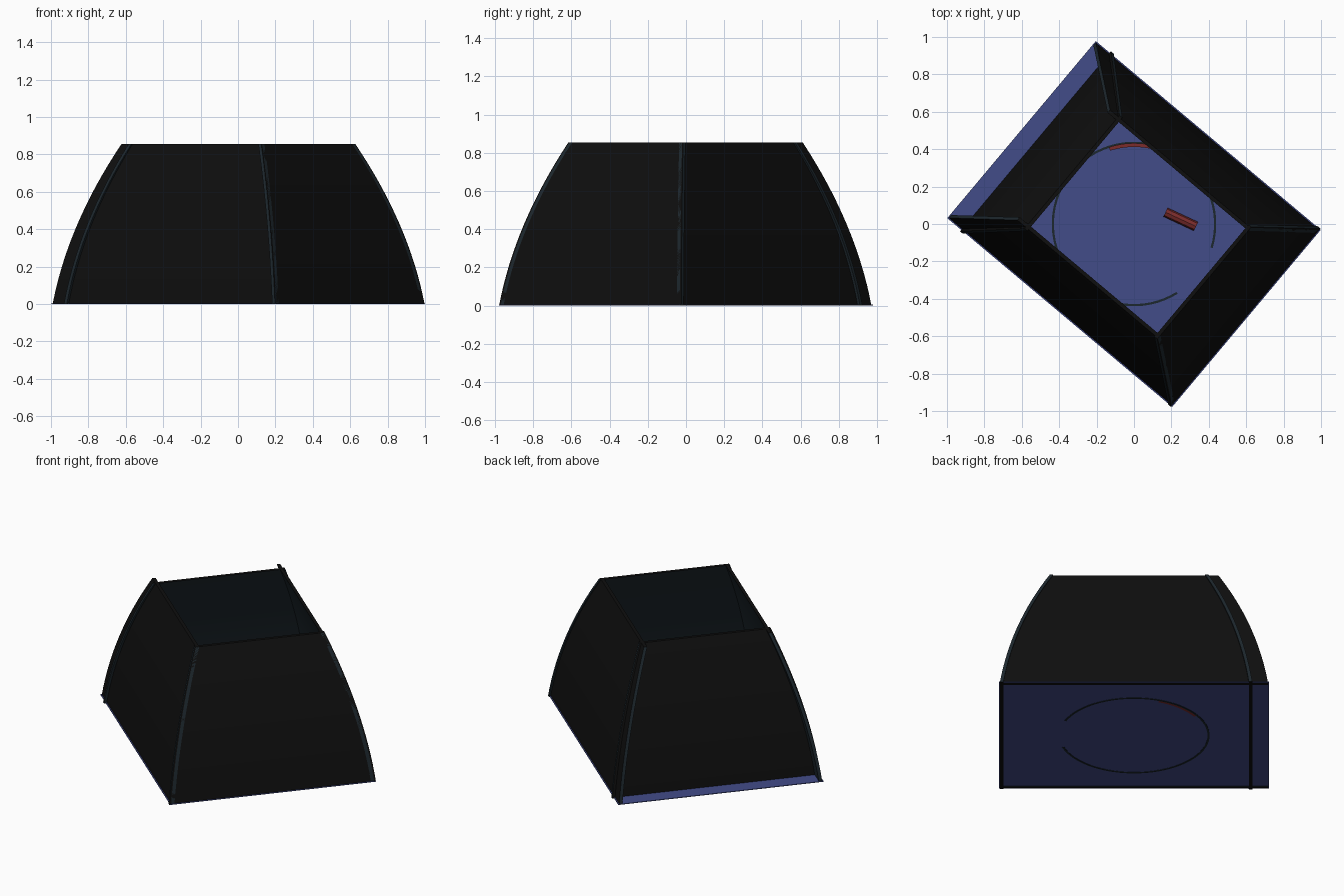
import bpy, bmesh, math
from mathutils import Matrix

if "Cube" in bpy.data.objects:
    bpy.data.objects.remove(bpy.data.objects["Cube"])

TURN = Matrix.Rotation(math.radians(-40), 4, 'Z')   # whole model is turned on its base
HEIGHT, STEPS, THICK = 0.855, 16, 0.02


def material(name, rgb):
    m = bpy.data.materials.new(name)
    m.diffuse_color = (*rgb, 1)
    m.use_nodes = True
    m.node_tree.nodes["Principled BSDF"].inputs["Base Color"].default_value = m.diffuse_color
    return m


BLACK = material("black", (0.0045, 0.0045, 0.0045))
SLATE = material("dark slate", (0.012, 0.02, 0.026))
BLUE = material("blue", (0.055, 0.072, 0.25))
RED = material("red", (0.2, 0.025, 0.025))


def finish(name, bm, *mats, turn=True):
    bmesh.ops.recalc_face_normals(bm, faces=bm.faces)
    if turn:
        bm.transform(TURN)
    me = bpy.data.meshes.new(name)
    bm.to_mesh(me)
    bm.free()
    for m in mats:
        me.materials.append(m)
    ob = bpy.data.objects.new(name, me)
    bpy.context.collection.objects.link(ob)
    bpy.context.view_layer.objects.active = ob
    ob.select_set(True)
    bpy.ops.object.shade_smooth_by_angle(angle=math.radians(30))
    ob.select_set(False)
    return ob


def shrink(t):
    # bowed taper of the hood from base (1) to rim
    return 1 - 0.165 * t - 0.206 * t * t


def wall(name, dist, half, angle):
    """Curved panel: black outside, slate inside and on its edges."""
    bm = bmesh.new()
    rows = []
    for i in range(STEPS + 1):
        t = i / STEPS
        s = shrink(t)
        d, w, z = dist * s, half * s, HEIGHT * t
        rows.append([bm.verts.new(p) for p in
                     ((d, -w, z), (d, w, z), (d - THICK, w, z), (d - THICK, -w, z))])
    for a, b in zip(rows, rows[1:]):
        for k in range(4):
            n = (k + 1) % 4
            f = bm.faces.new((a[k], a[n], b[n], b[k]))
            f.material_index = 0 if k == 0 else 1
    bm.faces.new(rows[0][::-1])
    bm.faces.new(rows[-1])
    bm.transform(Matrix.Rotation(math.radians(angle), 4, 'Z'))
    finish(name, bm, BLACK, SLATE)


def arc(name, r0, r1, z0, z1, start, end, mat, steps=64):
    """Flat-sided band following a circle, angles in degrees."""
    bm = bmesh.new()
    rows = []
    for i in range(steps + 1):
        a = math.radians(start + (end - start) * i / steps)
        c, s = math.cos(a), math.sin(a)
        rows.append([bm.verts.new((r * c, r * s, z)) for r, z in
                     ((r0, z0), (r1, z0), (r1, z1), (r0, z1))])
    for a, b in zip(rows, rows[1:]):
        for k in range(4):
            n = (k + 1) % 4
            bm.faces.new((a[k], a[n], b[n], b[k]))
    bm.faces.new(rows[0][::-1])
    bm.faces.new(rows[-1])
    finish(name, bm, mat, turn=False)


# four curved walls; the back-left one is set in from the floor edge
wall("front_right_wall", 0.78, 0.622, 0)
wall("back_right_wall", 0.612, 0.78, 90)
wall("back_left_wall", 0.688, 0.628, 180)
wall("front_left_wall", 0.612, 0.78, 270)

# thin floor plate
bm = bmesh.new()
bmesh.ops.create_cube(bm, size=1, matrix=Matrix.Translation((0, 0, 0.004))
                      @ Matrix.Diagonal((1.57, 1.236, 0.004, 1)))
finish("floor", bm, BLUE)

# open ring through the floor, gap facing front right
arc("floor_ring", 0.428, 0.44, 0, 0.014, -17, 302, SLATE)

# red strip lying on the ring
arc("red_ring_strip", 0.412, 0.432, 0.001, 0.03, 70, 108, RED, 16)

# small red bar on the floor
bm = bmesh.new()
bmesh.ops.create_cone(bm, cap_ends=True, segments=8, radius1=0.026, radius2=0.026, depth=0.18,
                      matrix=Matrix.Translation((0.25, 0.025, 0.03))
                      @ Matrix.Rotation(math.radians(-25), 4, 'Z')
                      @ Matrix.Rotation(math.radians(90), 4, 'Y'))
finish("red_bar", bm, RED, turn=False)
